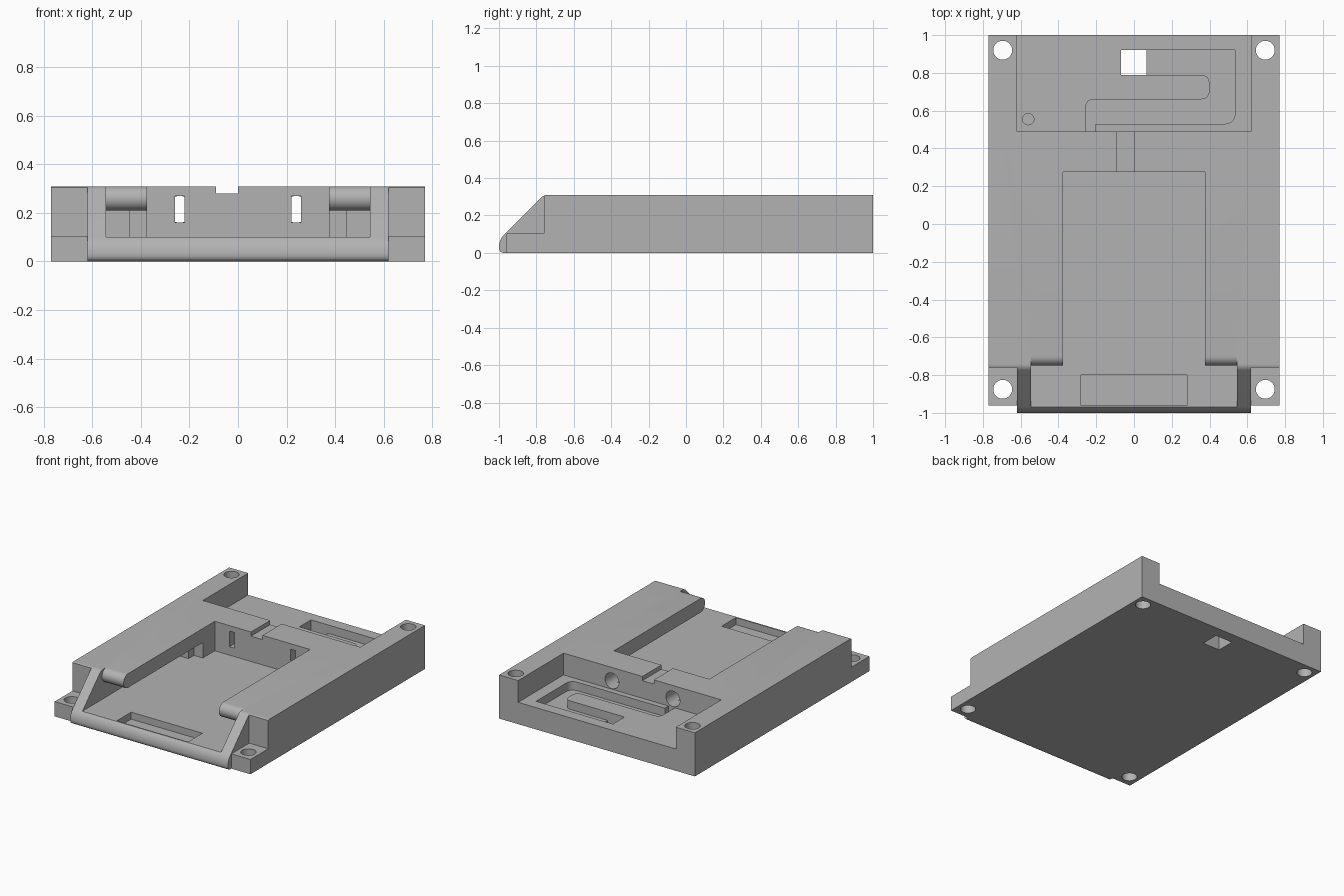
import bpy, bmesh, math
from mathutils import Vector

cube = bpy.data.objects.get("Cube")
if cube:
    bpy.data.objects.remove(cube, do_unlink=True)

grey = bpy.data.materials.new("plain_grey")
grey.use_nodes = True
tone = (0.45, 0.45, 0.45, 1)
grey.diffuse_color = tone
grey.node_tree.nodes["Principled BSDF"].inputs["Base Color"].default_value = tone


def rounded(points, steps=8):
    """Polygon from (u, v, setback) corners, with corners rounded where setback > 0."""
    out = []
    for i, (u, v, r) in enumerate(points):
        p = Vector((u, v))
        if r == 0:
            out.append(p)
            continue
        before = Vector(points[i - 1][:2]) - p
        after = Vector(points[(i + 1) % len(points)][:2]) - p
        a, b = p + before.normalized() * r, p + after.normalized() * r
        for k in range(steps + 1):
            t = k / steps
            out.append(a * (1 - t) ** 2 + p * 2 * t * (1 - t) + b * t * t)
    return out


def prism(name, points, lo, hi, axis):
    """Extrude a polygon along x (points are y, z), y (x, z) or z (x, y)."""
    place = {"x": lambda u, v, w: (w, u, v),
             "y": lambda u, v, w: (u, w, v),
             "z": lambda u, v, w: (u, v, w)}[axis]
    bm = bmesh.new()
    low = [bm.verts.new(place(u, v, lo)) for u, v in points]
    high = [bm.verts.new(place(u, v, hi)) for u, v in points]
    bm.faces.new(low)
    bm.faces.new(high)
    for i in range(len(points)):
        bm.faces.new((low[i - 1], low[i], high[i], high[i - 1]))
    bmesh.ops.recalc_face_normals(bm, faces=bm.faces)
    mesh = bpy.data.meshes.new(name)
    bm.to_mesh(mesh)
    bm.free()
    mesh.materials.append(grey)
    ob = bpy.data.objects.new(name, mesh)
    bpy.context.collection.objects.link(ob)
    return ob


def box(name, x, y, z):
    return prism(name, [(x[0], y[0]), (x[1], y[0]), (x[1], y[1]), (x[0], y[1])], *z, "z")


def rod(name, u, v, radius, lo, hi, axis, n=32):
    ring = [(u + radius * math.cos(math.tau * i / n), v + radius * math.sin(math.tau * i / n))
            for i in range(n)]
    return prism(name, ring, lo, hi, axis)


def cut(target, cutter):
    mod = target.modifiers.new("cut", "BOOLEAN")
    mod.operation, mod.solver, mod.object = "DIFFERENCE", "EXACT", cutter
    bpy.context.view_layer.objects.active = target
    bpy.ops.object.modifier_apply(modifier=mod.name)
    bpy.data.objects.remove(cutter, do_unlink=True)


# Wedge-nosed body
body = prism("case_body", rounded([(1, 0, 0), (1, 0.31, 0), (-0.76, 0.31, 0.02),
                                   (-1, 0.07, 0.04), (-1, 0, 0.03)]), -0.77, 0.77, "x")

# Low front mounting tabs
for s in (-1, 1):
    side = sorted((s * 0.62, s * 0.9))
    cut(body, box("tab_step", side, (-1.1, -0.76), (0.105, 0.5)))
    cut(body, box("tab_front", side, (-1.1, -0.96), (-0.1, 0.2)))

# Rear pocket, open at the back
cut(body, box("rear_pocket", (-0.62, 0.62), (0.49, 1.1), (0.155, 0.5)))

# Main bay, with rounded ledges and undercuts on both sides
arc = [(-0.70 - 0.05 * math.sin(math.pi * i / 16), 0.26 - 0.05 * math.cos(math.pi * i / 16))
       for i in range(17)]
bay = [(-1.1, 0.1), (0.08, 0.1), (0.08, 0.21)] + arc + [(-0.70, 0.4), (-1.1, 0.4)]
cut(body, prism("wide_bay", bay, -0.545, 0.545, "x"))
cut(body, box("deep_undercut", (-0.445, 0.445), (-0.1, 0.14), (0.1, 0.21)))
cut(body, box("main_bay", (-0.375, 0.375), (-0.9, 0.275), (0.1, 0.5)))
cut(body, box("floor_recess", (-0.28, 0.28), (-0.96, -0.8), (0.05, 0.2)))

# Notch and contact openings in the dividing wall
cut(body, box("wall_notch", (-0.09, 0), (0.2, 0.6), (0.28, 0.5)))
for s in (-1, 1):
    x = s * 0.24
    cut(body, rod("contact_hole", x, 0.215, 0.055, 0.33, 0.6, "y"))
    cut(body, box("contact_slot", (x - 0.02, x + 0.02), (0.2, 0.4), (0.16, 0.27)))

# Winding cable channel, outlet and small blind hole
channel = rounded([(0, 0.92, 0), (0.535, 0.92, 0), (0.535, 0.53, 0.06), (-0.205, 0.53, 0),
                   (-0.205, 0.49, 0), (-0.255, 0.49, 0), (-0.255, 0.66, 0.045),
                   (0.40, 0.66, 0.05), (0.40, 0.79, 0.05), (0, 0.79, 0)])
cut(body, prism("cable_channel", channel, 0.095, 0.3, "z"))
cut(body, box("cable_outlet", (-0.07, 0.065), (0.79, 0.92), (-0.1, 0.3)))
cut(body, rod("blind_hole", -0.56, 0.555, 0.03, 0.1, 0.3, "z"))

# Corner screw holes
for x in (-0.695, 0.695):
    for y in (-0.875, 0.92):
        cut(body, rod("screw_hole", x, y, 0.05, -0.1, 0.5, "z"))

bpy.ops.object.select_all(action="DESELECT")
body.select_set(True)
bpy.context.view_layer.objects.active = body
bpy.ops.object.shade_smooth_by_angle(angle=math.radians(30))
